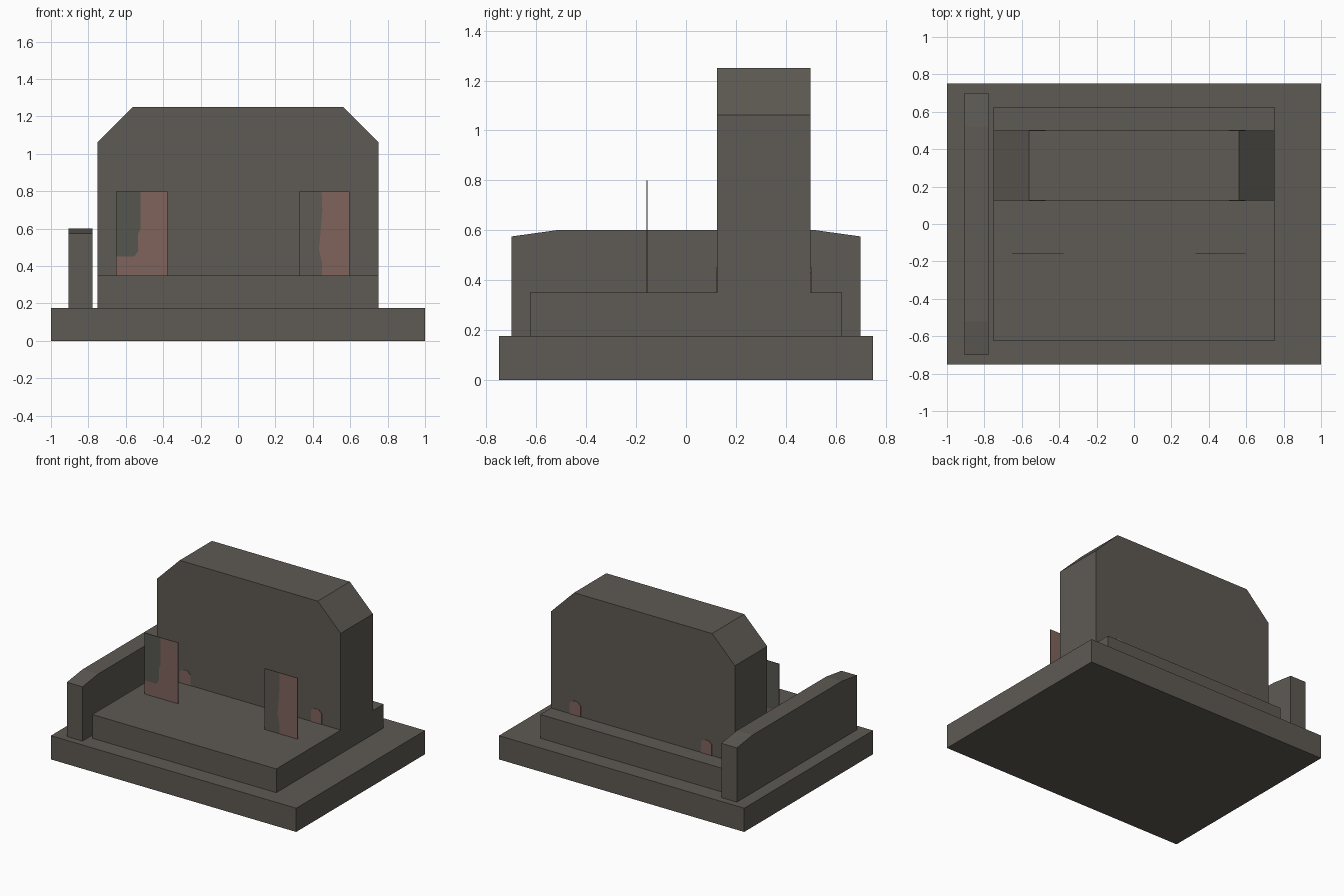
import bpy, bmesh
from mathutils import Vector

if "Cube" in bpy.data.objects:
    bpy.data.objects.remove(bpy.data.objects["Cube"])


def material(name, rgb):
    m = bpy.data.materials.new(name)
    m.diffuse_color = (*rgb, 1)
    m.use_nodes = True
    m.node_tree.nodes["Principled BSDF"].inputs["Base Color"].default_value = m.diffuse_color
    return m


STONE = material("grey_stone", (0.112, 0.102, 0.088))
MOSS = material("dark_moss_grey", (0.094, 0.094, 0.079))
CLAY = material("reddish_clay", (0.209, 0.127, 0.105))


def prism(name, outline, axis, start, end, mat, bevel=None):
    """Extrude a (u, z) outline along 'x' or 'y'; bevel = (edge test, size)."""
    bm = bmesh.new()
    place = (lambda u, z: (start, u, z)) if axis == 'x' else (lambda u, z: (u, start, z))
    face = bm.faces.new([bm.verts.new(place(u, z)) for u, z in outline])
    out = bmesh.ops.extrude_face_region(bm, geom=[face])["geom"]
    shift = end - start
    move = Vector((shift, 0, 0)) if axis == 'x' else Vector((0, shift, 0))
    bmesh.ops.translate(bm, vec=move,
                        verts=[g for g in out if isinstance(g, bmesh.types.BMVert)])
    bmesh.ops.recalc_face_normals(bm, faces=bm.faces)
    if bevel:
        edges = [e for e in bm.edges if all(bevel[0](v.co) for v in e.verts)
                 and abs(e.verts[0].co.x - e.verts[1].co.x) < 1e-4]
        bmesh.ops.bevel(bm, geom=edges, offset=bevel[1], segments=1, affect='EDGES')
    bmesh.ops.recalc_face_normals(bm, faces=bm.faces)
    mesh = bpy.data.meshes.new(name)
    bm.to_mesh(mesh)
    bm.free()
    mesh.materials.append(mat)
    obj = bpy.data.objects.new(name, mesh)
    bpy.context.collection.objects.link(obj)
    return obj


def rect(u0, u1, z0, z1):
    return [(u0, z0), (u1, z0), (u1, z1), (u0, z1)]


# Base slab
prism("base_slab", rect(-0.75, 0.75, 0, 0.175), 'x', -1, 1, STONE)

# Plinth and upright slab in one piece, with the two top corners cut off
side = [(-0.625, 0.175), (0.625, 0.175), (0.625, 0.35), (0.5, 0.35),
        (0.5, 1.25), (0.125, 1.25), (0.125, 0.35), (-0.625, 0.35)]
prism("plinth_and_upright", side, 'x', -0.75, 0.75, STONE,
      bevel=(lambda co: co.z > 1.2, 0.1875))

# Side rail with sloping ends
rail = [(-0.7, 0.175), (0.7, 0.175), (0.7, 0.575), (0.52, 0.6),
        (-0.52, 0.6), (-0.7, 0.575)]
prism("side_rail", rail, 'x', -0.905, -0.778, STONE)

# Two thin standing plates, each split by a wavy colour border
split_left = [(-0.52, 0.8), (-0.52, 0.6), (-0.535, 0.57), (-0.535, 0.48),
              (-0.555, 0.45), (-0.652, 0.45)]
split_right = [(0.447, 0.8), (0.451, 0.7), (0.44, 0.57), (0.433, 0.49),
               (0.449, 0.42), (0.449, 0.35)]
Y0, Y1 = -0.158, -0.154
prism("left_plate_grey", split_left + [(-0.652, 0.8)], 'y', Y0, Y1, MOSS)
prism("left_plate_red", split_left + [(-0.652, 0.35), (-0.378, 0.35), (-0.378, 0.8)],
      'y', Y0, Y1, CLAY)
prism("right_plate_grey", split_right + [(0.328, 0.35), (0.328, 0.8)], 'y', Y0, Y1, STONE)
prism("right_plate_red", split_right + [(0.597, 0.35), (0.597, 0.8)], 'y', Y0, Y1, CLAY)

# Small round-topped patches on front and back of the upright
for label, y0, y1 in (("front", 0.122, 0.126), ("back", 0.499, 0.503)):
    for part, x in (("left", -0.518), ("right", 0.552)):
        arch = [(x - 0.044, 0.35), (x + 0.044, 0.35), (x + 0.044, 0.43),
                (x + 0.02, 0.453), (x - 0.02, 0.453), (x - 0.044, 0.43)]
        prism(f"{label}_patch_{part}", arch, 'y', y0, y1, CLAY)
